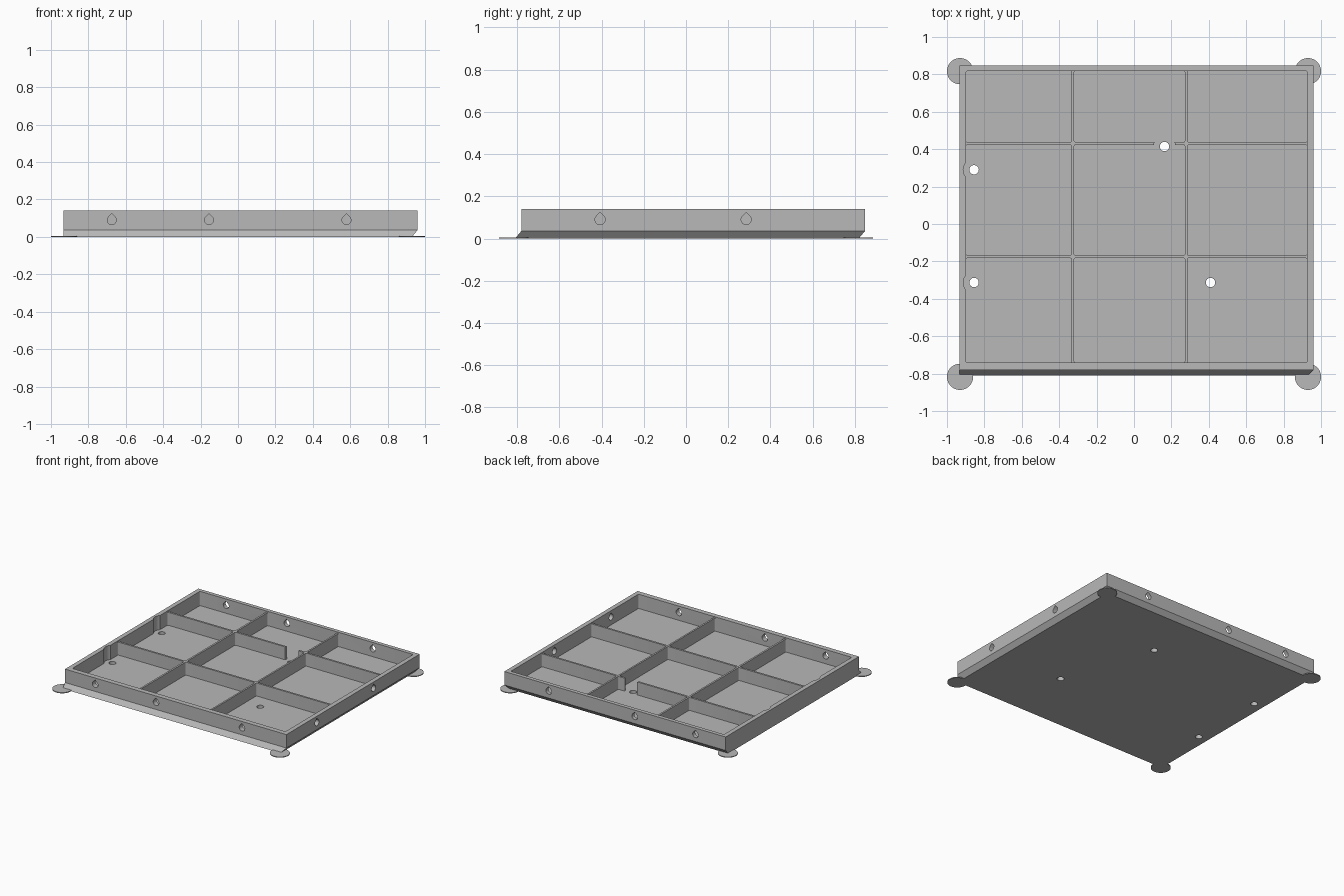
import bpy
import bmesh
from math import cos, sin, pi

cube = bpy.data.objects.get("Cube")
if cube:
    bpy.data.objects.remove(cube, do_unlink=True)

grey = bpy.data.materials.new("plain grey")
grey.use_nodes = True
colour = (0.48, 0.48, 0.48, 1)
grey.diffuse_color = colour
grey.node_tree.nodes["Principled BSDF"].inputs["Base Color"].default_value = colour

FLOOR, SLAB, RIB_TOP, TOP = 0.03, 0.036, 0.13, 0.14


def loft(name, rings):
    """Solid through a list of matching closed rings of 3D points."""
    bm = bmesh.new()
    loops = [[bm.verts.new(p) for p in ring] for ring in rings]
    n = len(loops[0])
    for a, b in zip(loops, loops[1:]):
        for i in range(n):
            j = (i + 1) % n
            bm.faces.new((a[i], a[j], b[j], b[i]))
    bm.faces.new(loops[0])
    bm.faces.new(loops[-1])
    bmesh.ops.recalc_face_normals(bm, faces=bm.faces)
    mesh = bpy.data.meshes.new(name)
    bm.to_mesh(mesh)
    bm.free()
    mesh.materials.append(grey)
    obj = bpy.data.objects.new(name, mesh)
    bpy.context.collection.objects.link(obj)
    return obj


def rect(x0, x1, y0, y1, z):
    return [(x0, y0, z), (x1, y0, z), (x1, y1, z), (x0, y1, z)]


def circle(x, y, r, n=32):
    return [(x + r * cos(2 * pi * i / n), y + r * sin(2 * pi * i / n)) for i in range(n)]


def rounded(x0, x1, y0, y1, r=0.008, n=4):
    points = []
    corners = [(x1 - r, y1 - r), (x0 + r, y1 - r), (x0 + r, y0 + r), (x1 - r, y0 + r)]
    for k, (cx, cy) in enumerate(corners):
        for i in range(n + 1):
            a = pi / 2 * (k + i / n)
            points.append((cx + r * cos(a), cy + r * sin(a)))
    return points


def prism(name, outline, z0, z1):
    return loft(name, [[(x, y, z) for x, y in outline] for z in (z0, z1)])


def teardrop(r=0.024, tip=0.034, n=24):
    """Round hole with a pointed top."""
    arc = [pi * 0.75 + 1.5 * pi * i / n for i in range(n + 1)]
    return [(r * cos(a), r * sin(a)) for a in arc] + [(0, tip)]


def cut(target, cutter):
    cutter.hide_render = True
    mod = target.modifiers.new("cut", 'BOOLEAN')
    mod.operation = 'DIFFERENCE'
    mod.solver = 'EXACT'
    mod.object = cutter
    bpy.context.view_layer.objects.active = target
    bpy.ops.object.modifier_apply(modifier=mod.name)
    bpy.data.objects.remove(cutter, do_unlink=True)


# Tray body, with its slanted lower edge
tray = loft("tray", [
    rect(-0.933, 0.93, -0.81, 0.818, 0),
    rect(-0.933, 0.96, -0.78, 0.848, SLAB),
    rect(-0.933, 0.96, -0.78, 0.848, TOP)])

# Compartments between the ribs
columns = [(-0.898, -0.334), (-0.32, 0.272), (0.285, 0.925)]
rows = [(-0.741, -0.182), (-0.167, 0.423), (0.438, 0.818)]
for x0, x1 in columns:
    for y0, y1 in rows:
        cut(tray, prism("compartment_cutter", rounded(x0, x1, y0, y1), FLOOR, TOP + 0.05))

# Ribs sit a little below the rim
cut(tray, prism("rib_top_cutter", rounded(-0.898, 0.925, -0.741, 0.818), RIB_TOP, TOP + 0.05))

# Screw holes in the floor, with clearance through walls and ribs
for x, y in [(-0.855, 0.29), (-0.855, -0.313), (0.409, -0.313), (0.163, 0.414)]:
    cut(tray, prism("clearance_cutter", circle(x, y, 0.058), FLOOR, TOP + 0.05))
    cut(tray, prism("screw_cutter", circle(x, y, 0.025), -0.05, FLOOR + 0.02))

# Teardrop holes in the front, back and left walls
HOLE_Z = 0.09
for x in (-0.675, -0.155, 0.58):
    for y0, y1 in [(-0.85, -0.72), (0.79, 0.9)]:
        cut(tray, loft("wall_hole_cutter", [
            [(x + u, y, HOLE_Z + v) for u, v in teardrop()] for y in (y0, y1)]))
for y in (-0.407, 0.285):
    cut(tray, loft("wall_hole_cutter", [
        [(x, y + u, HOLE_Z + v) for u, v in teardrop()] for x in (0.9, 1.0)]))

# Thin round pads under the corners
pads = []
for sx, side in ((-1, "right"), (1, "left")):
    for sy, end in ((-1, "front"), (1, "back")):
        pads.append(prism(f"{end}_{side}_pad", circle(sx * 0.93, sy * 0.817, 0.07, 48), 0, 0.006))

# Smooth the round walls and keep the edges sharp
bpy.ops.object.select_all(action='DESELECT')
for obj in [tray] + pads:
    obj.select_set(True)
bpy.context.view_layer.objects.active = tray
bpy.ops.object.shade_smooth_by_angle(angle=pi / 6)
